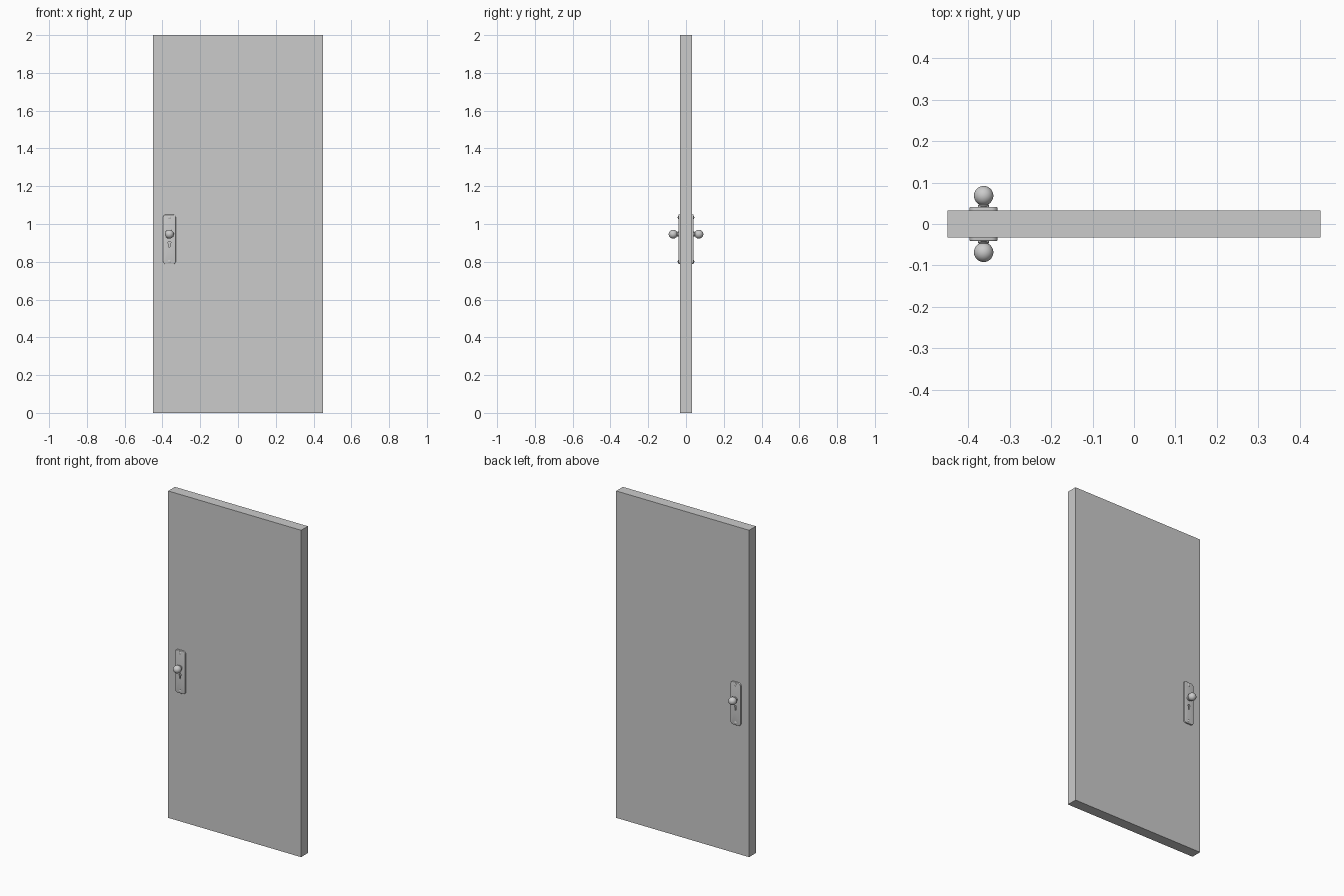
import bpy, bmesh, math
from mathutils import Matrix

if "Cube" in bpy.data.objects:
    bpy.data.objects.remove(bpy.data.objects["Cube"])

HX = -0.363          # x of the handle hardware
KNOB_Z = 0.946
FACE = -0.0325       # front face of the door
PLATE = -0.041       # front face of the plate


def finish(name, bm, smooth=True, mirror=True):
    bmesh.ops.recalc_face_normals(bm, faces=bm.faces)
    me = bpy.data.meshes.new(name)
    bm.to_mesh(me)
    bm.free()
    ob = bpy.data.objects.new(name, me)
    bpy.context.collection.objects.link(ob)
    if smooth:
        bpy.ops.object.select_all(action='DESELECT')
        ob.select_set(True)
        bpy.context.view_layer.objects.active = ob
        bpy.ops.object.shade_smooth_by_angle(angle=math.radians(35))
    if mirror:
        m = ob.modifiers.new("both_sides", 'MIRROR')
        m.use_axis = (False, True, False)
    return ob


def prism(outline, y0, y1):
    bm = bmesh.new()
    f = bm.faces.new([bm.verts.new((x, y0, z)) for x, z in outline])
    r = bmesh.ops.extrude_face_region(bm, geom=[f])
    for g in r['geom']:
        if isinstance(g, bmesh.types.BMVert):
            g.co.y = y1
    return bm


def lathe(name, profile, x, z, n=32):
    # profile of (radius, y) spun around the y axis
    bm = bmesh.new()
    vs = [bm.verts.new((x + r, y, z)) for r, y in profile]
    es = [bm.edges.new(p) for p in zip(vs, vs[1:])]
    bmesh.ops.spin(bm, geom=vs + es, cent=(x, 0, z), axis=(0, 1, 0),
                   angle=math.tau, steps=n)
    bmesh.ops.remove_doubles(bm, verts=bm.verts, dist=1e-5)
    return finish(name, bm)


def arc(cx, cz, r, a0, a1, n):
    return [(cx + r * math.cos(math.radians(a0 + (a1 - a0) * i / n)),
             cz + r * math.sin(math.radians(a0 + (a1 - a0) * i / n)))
            for i in range(n + 1)]


# Door slab
bm = bmesh.new()
bmesh.ops.create_cube(bm, size=1, matrix=Matrix.Translation((0, 0, 1))
                      @ Matrix.Diagonal((0.9, 0.065, 2, 1)))
finish("door_panel", bm, smooth=False, mirror=False)

# Rounded back plate, edge softened towards the viewer
x0, x1, z0, z1, r = HX - 0.034, HX + 0.034, 0.787, 1.05, 0.016
outline = (arc(x1 - r, z1 - r, r, 0, 90, 8) + arc(x0 + r, z1 - r, r, 90, 180, 8)
           + arc(x0 + r, z0 + r, r, 180, 270, 8) + arc(x1 - r, z0 + r, r, 270, 360, 8))
bm = prism(outline, FACE + 0.001, PLATE)
rim = [e for e in bm.edges if all(abs(v.co.y - PLATE) < 1e-5 for v in e.verts)]
bmesh.ops.bevel(bm, geom=rim, offset=0.003, segments=3, profile=0.5, affect='EDGES')
plate = finish("handle_plate", bm, mirror=False)

# Keyhole cut through the plate
keyhole = arc(HX, 0.901, 0.0075, -60, 240, 16) + [(HX - 0.004, 0.877), (HX + 0.004, 0.877)]
cutter = finish("keyhole_cutter", prism(keyhole, FACE - 0.0005, PLATE - 0.02),
                smooth=False, mirror=False)
cutter.hide_render = True
cutter.hide_viewport = True
cut = plate.modifiers.new("keyhole", 'BOOLEAN')
cut.operation = 'DIFFERENCE'
cut.solver = 'EXACT'
cut.object = cutter
m = plate.modifiers.new("both_sides", 'MIRROR')
m.use_axis = (False, True, False)

# Door knob: collar, neck and ball in one turned profile
ball_y, ball_r = -0.0683, 0.0235
ball = [(ball_r * math.sin(math.radians(a)), ball_y + ball_r * math.cos(math.radians(a)))
        for a in range(20, 181, 10)]
lathe("door_knob", [(0, PLATE + 0.004), (0.0135, PLATE + 0.004), (0.0135, PLATE - 0.004),
                    (0.0120, PLATE - 0.006), (0.0090, PLATE - 0.0065)] + ball, HX, KNOB_Z)

# Domed screws with a slot-free head
for name, z in (("upper_screw", 1.034), ("lower_screw", 0.802)):
    lathe(name, [(0, PLATE + 0.003), (0.0085, PLATE + 0.003), (0.0085, PLATE - 0.0008),
                 (0.0065, PLATE - 0.002), (0.0035, PLATE - 0.0026), (0, PLATE - 0.0028)],
          HX, z, 20)
